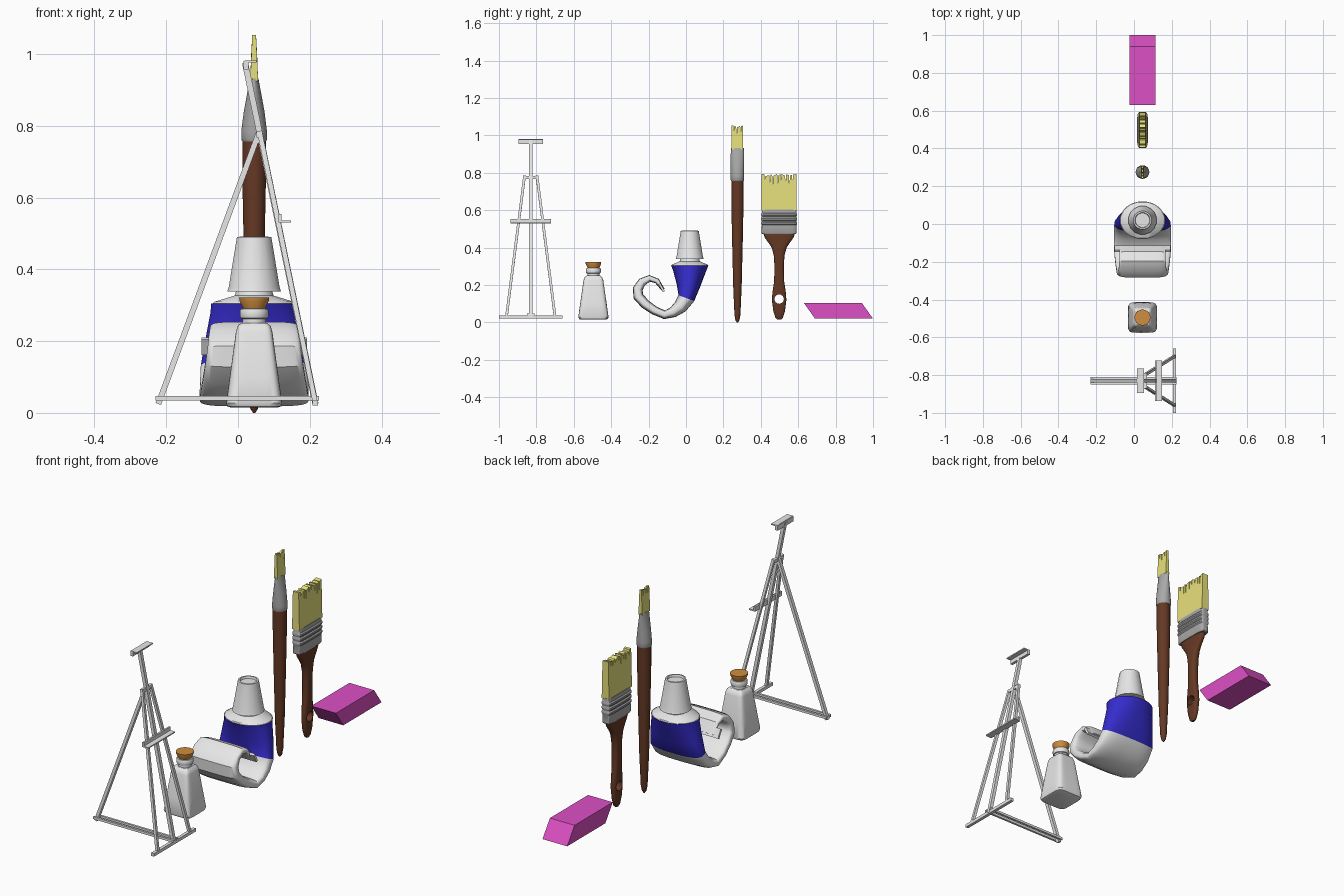
import bpy, bmesh, math, random
from mathutils import Vector, Matrix

cube = bpy.data.objects.get("Cube")
if cube:
    bpy.data.objects.remove(cube, do_unlink=True)
random.seed(4)


def material(name, r, g, b):
    m = bpy.data.materials.new(name)
    m.use_nodes = True
    m.diffuse_color = (r, g, b, 1)
    m.node_tree.nodes["Principled BSDF"].inputs["Base Color"].default_value = (r, g, b, 1)
    return m


WHITE = material("white", 0.8, 0.8, 0.8)
METAL = material("metal grey", 0.4, 0.4, 0.4)
BROWN = material("brown wood", 0.13, 0.04, 0.018)
YELLOW = material("bristle yellow", 0.8, 0.75, 0.2)
BLUE = material("label blue", 0.035, 0.025, 0.6)
PINK = material("rubber pink", 0.72, 0.08, 0.55)
CORK = material("cork tan", 0.62, 0.27, 0.05)
CX = 0.045  # shared x of all tools except the easel


def finish(name, bm, mats, smooth=True):
    bmesh.ops.recalc_face_normals(bm, faces=bm.faces)
    mesh = bpy.data.meshes.new(name)
    bm.to_mesh(mesh)
    bm.free()
    for m in mats:
        mesh.materials.append(m)
    ob = bpy.data.objects.new(name, mesh)
    bpy.context.collection.objects.link(ob)
    bpy.ops.object.select_all(action='DESELECT')
    ob.select_set(True)
    bpy.context.view_layer.objects.active = ob
    if smooth:
        bpy.ops.object.shade_smooth_by_angle(angle=math.radians(35))
    return ob


def ring(center, a, b, v=Vector((0, 1, 0)), power=2, n=32):
    """Rounded outline: half size a along x and b along v."""
    pts = []
    for i in range(n):
        t = 2 * math.pi * (i + 0.5) / n
        c, s = math.cos(t), math.sin(t)
        x = math.copysign(abs(c) ** (2 / power), c) * a
        y = math.copysign(abs(s) ** (2 / power), s) * b
        pts.append(Vector(center) + Vector((x, 0, 0)) + v * y)
    return pts


def loft(name, rings, mats, rule=lambda k: 0):
    bm = bmesh.new()
    loops = [[bm.verts.new(p) for p in r] for r in rings]
    n = len(loops[0])
    for k in range(len(loops) - 1):
        for i in range(n):
            j = (i + 1) % n
            f = bm.faces.new((loops[k][i], loops[k][j], loops[k + 1][j], loops[k + 1][i]))
            f.material_index = rule(k)
    bm.faces.new(loops[0])
    bm.faces.new(loops[-1]).material_index = rule(len(loops) - 2)
    return finish(name, bm, mats)


def upright(name, y, rows, mat, power=2, n=32):
    """Stack of outlines given as (z, half x, half y)."""
    return loft(name, [ring((CX, y, z), a, b, power=power, n=n) for z, a, b in rows], [mat])


def turned(name, y, rows, mat, n=32):
    return upright(name, y, [(z, r, r) for z, r in rows], mat, n=n)


def beam(name, p, q, w, h, mat=WHITE):
    """Square bar from p to q, w across y (or x) and h on the other side."""
    p, q = Vector(p), Vector(q)
    d = (q - p).normalized()
    side = Vector((1, 0, 0)) if abs(d.y) > 0.9 else Vector((0, 1, 0))
    up = d.cross(side).normalized()
    side = up.cross(d)
    bm = bmesh.new()
    bmesh.ops.create_cube(bm, size=1)
    m = Matrix((side * w, up * h, q - p)).transposed().to_4x4()
    m.translation = (p + q) / 2
    bm.transform(m)
    return finish(name, bm, [mat], False)


def slab(name, outline, half, mat, taper=None):
    """Extrude a y-z outline through x; taper(z) scales the thickness."""
    bm = bmesh.new()
    f = bm.faces.new([bm.verts.new((-half, y, z)) for y, z in outline])
    new = bmesh.ops.extrude_face_region(bm, geom=[f])["geom"]
    for v in new:
        if isinstance(v, bmesh.types.BMVert):
            v.co.x = half
    for v in bm.verts:
        v.co.x = CX + v.co.x * (taper(v.co.z) if taper else 1)
    return finish(name, bm, [mat], False)


def bristles(name, y0, y1, z0, z1, cuts, depth, half, taper):
    """Tuft with narrow notches of varied depth along its top edge."""
    out = [(y0, z0), (y0, z1)]
    step = (y1 - y0) / (cuts + 1)
    for i in range(1, cuts + 1):
        y = y0 + step * (i + random.uniform(-0.25, 0.25))
        w = step * 0.15
        out += [(y - w, z1 - random.uniform(0, 0.012)),
                (y, z1 - depth * random.uniform(0.3, 1)),
                (y + w, z1 - random.uniform(0, 0.012))]
    out += [(y1, z1), (y1, z0)]
    return slab(name, out[::-1], half, YELLOW, taper)


# Easel
EY = -0.83
beam("easel_mast", (0.216, EY, 0.025), (0.02, EY, 0.975), 0.018, 0.017)
beam("easel_back_leg", (-0.222, EY, 0.025), (0.058, EY, 0.78), 0.018, 0.016)
beam("easel_foot_bar", (0.215, -1.0, 0.028), (0.215, -0.66, 0.028), 0.016, 0.016)
beam("easel_leg_joint", (0.06, EY - 0.04, 0.776), (0.06, EY + 0.04, 0.776), 0.016, 0.016)
beam("easel_tray", (0.131, EY - 0.108, 0.533), (0.131, EY + 0.108, 0.533), 0.034, 0.006)
beam("easel_tray_back", (0.117, EY - 0.108, 0.542), (0.117, EY + 0.108, 0.542), 0.009, 0.024)
beam("easel_clamp", (0.022, EY - 0.065, 0.968), (0.022, EY + 0.065, 0.968), 0.014, 0.025)
beam("easel_clamp_lip", (0.035, EY - 0.065, 0.979), (0.035, EY + 0.065, 0.979), 0.034, 0.006)
for s, tag in ((-1, "right"), (1, "left")):
    beam("easel_side_leg_" + tag, (0.215, EY + s * 0.13, 0.03), (0.06, EY + s * 0.033, 0.785), 0.014, 0.014)
    beam("easel_rail_" + tag, (-0.23, EY + s * 0.014, 0.041), (0.226, EY + s * 0.014, 0.041), 0.011, 0.012)

# Bottle with cork
BY = -0.495
upright("bottle_body", BY, [(0.015, 0.066, 0.068), (0.018, 0.074, 0.076), (0.028, 0.078, 0.081),
        (0.1, 0.068, 0.071), (0.225, 0.051, 0.053), (0.242, 0.046, 0.047), (0.251, 0.036, 0.036)], WHITE, 6, 48)
turned("bottle_neck", BY, [(0.24, 0.033), (0.262, 0.033), (0.264, 0.038), (0.27, 0.04), (0.284, 0.04),
                           (0.29, 0.037), (0.291, 0.028)], WHITE)
turned("bottle_cork", BY, [(0.285, 0.028), (0.312, 0.041), (0.322, 0.042)], CORK)

# Paint tube, a section swept along a curl: (y, z, half width, half thickness)
path = [(0.02, 0.305, 0.12, 0.1), (0.02, 0.28, 0.122, 0.09), (0.013, 0.2, 0.137, 0.064),
        (0.002, 0.13, 0.149, 0.045), (-0.03, 0.085, 0.151, 0.038), (-0.07, 0.055, 0.152, 0.029),
        (-0.115, 0.041, 0.152, 0.023), (-0.17, 0.065, 0.148, 0.024), (-0.22, 0.1, 0.142, 0.026),
        (-0.255, 0.14, 0.136, 0.028), (-0.258, 0.18, 0.13, 0.027), (-0.235, 0.216, 0.126, 0.023),
        (-0.195, 0.236, 0.123, 0.018), (-0.155, 0.222, 0.122, 0.015), (-0.122, 0.175, 0.122, 0.009)]
sections = []
for i, (y, z, a, b) in enumerate(path):
    p, q = path[max(i - 1, 0)], path[min(i + 1, len(path) - 1)]
    d = Vector((0, q[0] - p[0], q[1] - p[1])).normalized()
    v = Vector((0, 1, 0)) if i < 2 else Vector((0, -d.z, d.y))
    sections.append(ring((CX, y, z), a, b, v, 2 if i < 2 else min(2 + (i - 1) * 0.4, 4), 40))
loft("tube_body", sections, [WHITE, BLUE], lambda k: 1 if k < 3 else 0)
beam("tube_crimp", (CX, -0.142, 0.207), (CX, -0.118, 0.165), 0.012, 0.294)
TY = 0.02
upright("tube_shoulder", TY, [(0.303, 0.12, 0.1), (0.31, 0.112, 0.096), (0.327, 0.055, 0.055),
                              (0.345, 0.05, 0.05)], WHITE, n=16)
turned("tube_cap", TY, [(0.339, 0.06), (0.339, 0.076), (0.352, 0.072), (0.49, 0.049), (0.491, 0.041),
                        (0.48, 0.038)], WHITE, 16)

# Round brush
RY = 0.275
turned("round_brush_handle", RY, [(0.0, 0.003), (0.012, 0.011), (0.04, 0.016), (0.2, 0.023), (0.45, 0.029),
                                  (0.65, 0.033), (0.765, 0.033)], BROWN)
upright("round_brush_ferrule", RY, [(0.757, 0.033, 0.034), (0.762, 0.036, 0.036), (0.785, 0.036, 0.036),
        (0.84, 0.029, 0.036), (0.9, 0.018, 0.036), (0.932, 0.012, 0.035)], METAL)
bristles("round_brush_bristles", RY - 0.033, RY + 0.031, 0.925, 1.053, 3, 0.06, 0.011,
         lambda z: 1 if z < 0.95 else 1 - 5 * (z - 0.95))

# Flat brush
FY = 0.498
handle = upright("flat_brush_handle", FY, [(0.015, 0.006, 0.01), (0.025, 0.011, 0.02), (0.06, 0.015, 0.031),
        (0.12, 0.017, 0.039), (0.16, 0.018, 0.036), (0.22, 0.019, 0.027), (0.3, 0.02, 0.025),
        (0.36, 0.021, 0.029), (0.4, 0.021, 0.04), (0.43, 0.021, 0.06), (0.455, 0.021, 0.078),
        (0.48, 0.021, 0.085)], BROWN, 2.6)
bm = bmesh.new()
bmesh.ops.create_cone(bm, cap_ends=True, segments=24, radius1=0.025, radius2=0.025, depth=0.2,
                      matrix=Matrix.Translation((CX, FY, 0.125)) @ Matrix.Rotation(math.pi / 2, 4, 'Y'))
cutter = finish("hole_cutter", bm, [BROWN], False)
cutter.hide_render = True
mod = handle.modifiers.new("hanging_hole", 'BOOLEAN')
mod.operation, mod.object, mod.solver = 'DIFFERENCE', cutter, 'EXACT'
bpy.context.view_layer.objects.active = handle
bpy.ops.object.modifier_apply(modifier=mod.name)
bpy.data.objects.remove(cutter, do_unlink=True)

rows = [(0.474, 0.023, 0.091), (0.478, 0.025, 0.094)]
for z in (0.53, 0.553, 0.576):  # pressed ridges
    rows += [(z - 0.01, 0.024, 0.093), (z - 0.004, 0.029, 0.096), (z + 0.004, 0.029, 0.096), (z + 0.01, 0.024, 0.093)]
rows += [(0.605, 0.023, 0.093)]
upright("flat_brush_ferrule", FY, rows, METAL, 5, 40)
bristles("flat_brush_bristles", FY - 0.094, FY + 0.092, 0.6, 0.795, 8, 0.07, 0.021,
         lambda z: 1 if z < 0.65 else 1 - 1.5 * (z - 0.65))

# Eraser
slab("eraser", [(0.69, 0.02), (1.0, 0.02), (0.94, 0.105), (0.63, 0.105)], 0.07, PINK)
